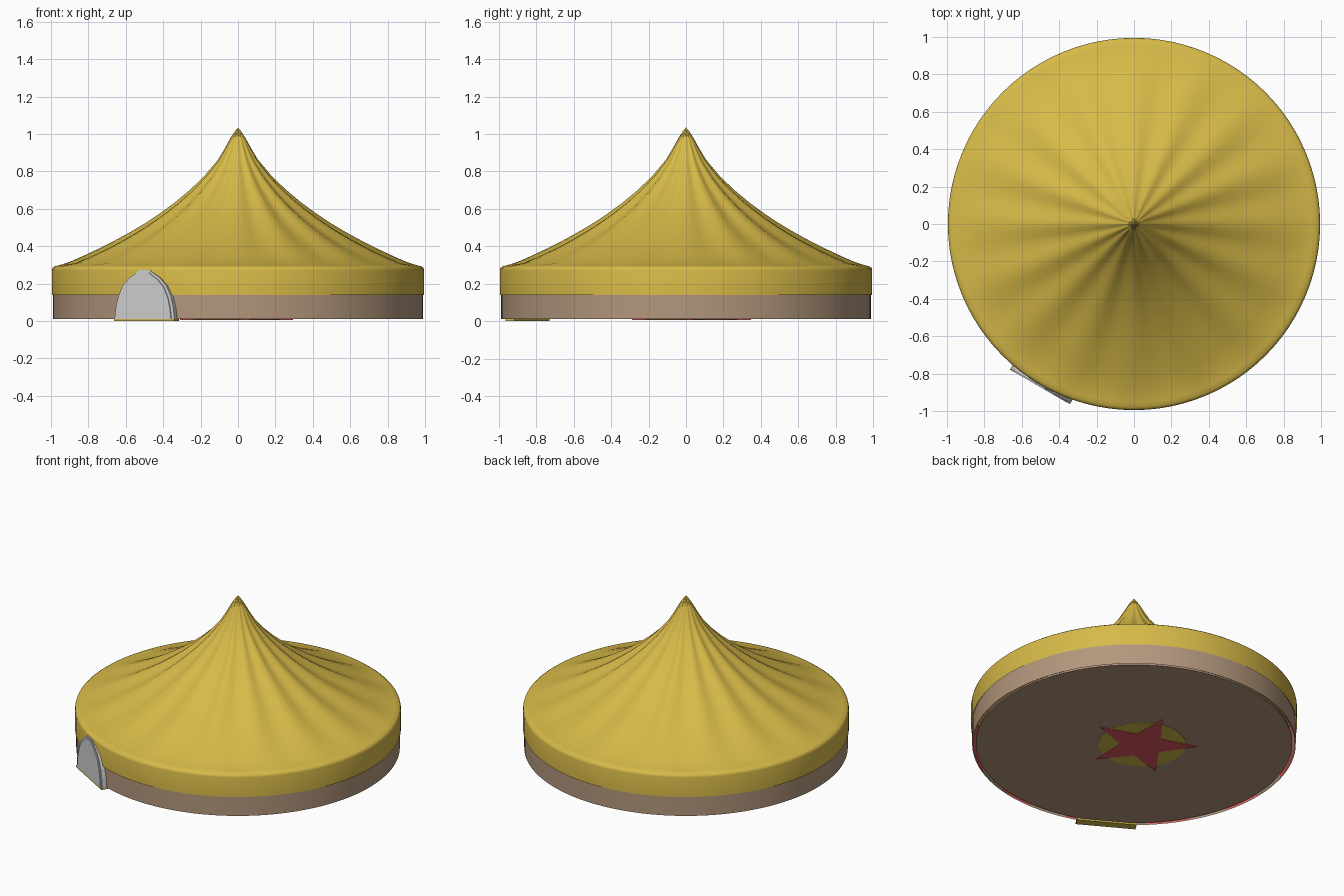
import bpy, bmesh, math
from mathutils import Matrix

if "Cube" in bpy.data.objects:
    bpy.data.objects.remove(bpy.data.objects["Cube"])


def material(name, rgb):
    m = bpy.data.materials.new(name)
    m.diffuse_color = (*rgb, 1)
    m.use_nodes = True
    m.node_tree.nodes["Principled BSDF"].inputs["Base Color"].default_value = m.diffuse_color
    return m


YELLOW = material("yellow canvas", (0.68, 0.49, 0.065))
BROWN = material("tan cloth", (0.45, 0.31, 0.205))
RED = material("red", (0.72, 0.09, 0.11))
WHITE = material("pale grey", (0.64, 0.64, 0.64))


def finish(name, bm, mats, smooth=None):
    bmesh.ops.recalc_face_normals(bm, faces=bm.faces)
    me = bpy.data.meshes.new(name)
    bm.to_mesh(me)
    bm.free()
    ob = bpy.data.objects.new(name, me)
    bpy.context.collection.objects.link(ob)
    for m in mats:
        me.materials.append(m)
    if smooth:
        bpy.context.view_layer.objects.active = ob
        ob.select_set(True)
        bpy.ops.object.shade_smooth_by_angle(angle=math.radians(smooth))
        ob.select_set(False)
    return ob


def revolve(name, profile, mats, n=96, fold=None, stripe=None):
    """Spin (radius, z) points round z; fold shifts z, stripe picks a material."""
    bm = bmesh.new()
    rings = []
    for r, z in profile:
        if r == 0:
            rings.append([bm.verts.new((0, 0, z))] * n)
            continue
        ring = []
        for i in range(n):
            a = 2 * math.pi * i / n
            dz = fold(r, a) if fold else 0
            ring.append(bm.verts.new((r * math.cos(a), r * math.sin(a), z + dz)))
        rings.append(ring)
    for lo, hi in zip(rings, rings[1:]):
        for i in range(n):
            j = (i + 1) % n
            vs = list(dict.fromkeys([lo[i], lo[j], hi[j], hi[i]]))
            f = bm.faces.new(vs)
            if stripe:
                f.material_index = stripe(i)
    return finish(name, bm, mats, 50)


def plate(name, outline, z0, z1, mat, matrix=None, smooth=None):
    """Extrude a flat outline from z0 to z1."""
    bm = bmesh.new()
    f = bm.faces.new([bm.verts.new((x, y, z0)) for x, y in outline])
    ext = bmesh.ops.extrude_face_region(bm, geom=[f])["geom"]
    top = [v for v in ext if isinstance(v, bmesh.types.BMVert)]
    bmesh.ops.translate(bm, verts=top, vec=(0, 0, z1 - z0))
    if matrix:
        bm.transform(matrix)
    return finish(name, bm, [mat], smooth)


def polar(n, radii, cx=0, cy=0):
    return [(cx + radii[i % len(radii)] * math.cos(2 * math.pi * i / n),
             cy + radii[i % len(radii)] * math.sin(2 * math.pi * i / n)) for i in range(n)]


# Swept roof with soft radial folds, and the hanging valance
def roof_fold(r, a):
    if r > 0.955:
        return 0
    return 0.011 * math.cos(16 * a) * math.sin(math.pi * r / 0.96) ** 0.6


revolve("canvas_roof", [(0.995, 0.14), (0.995, 0.272), (0.992, 0.284), (0.98, 0.293), (0.955, 0.298),
                        (0.9, 0.312), (0.82, 0.345), (0.74, 0.381), (0.66, 0.42), (0.58, 0.463),
                        (0.5, 0.51), (0.42, 0.563), (0.34, 0.622), (0.257, 0.692), (0.18, 0.768),
                        (0.107, 0.857), (0.07, 0.92), (0.043, 0.97), (0.018, 1.012), (0, 1.035)],
        [YELLOW], fold=roof_fold)

# Lower wall and its striped lining
revolve("lower_wall", [(0.988, 0.01), (0.988, 0.15)], [BROWN])
revolve("wall_lining", [(0.982, 0.012), (0.982, 0.28)], [RED, BROWN],
        stripe=lambda i: (i // 4) % 2)

# Floor with ring mark and star showing underneath
plate("floor", polar(96, [0.966]), 0.012, 0.022, BROWN)
plate("floor_circle", polar(48, [0.267], -0.04, 0.03), 0.009, 0.013, YELLOW)
plate("floor_star", polar(10, [0.335, 0.135], -0.04, 0.03), 0.006, 0.010, RED)

# Arched doorway set into the wall on the front left
half = [(0.185, 0.01), (0.178, 0.07), (0.163, 0.13), (0.135, 0.19), (0.09, 0.235), (0.045, 0.262), (0.03, 0.274)]
arch = half + [(-x, z) for x, z in reversed(half)]
turn = Matrix.Rotation(math.radians(-30), 4, 'Z') @ Matrix.Rotation(math.radians(90), 4, 'X')
plate("doorway", arch, 0.955, 1.0, WHITE, turn)
inner = [(x * 0.9, 0.01 + (z - 0.01) * 0.95) for x, z in arch]
plate("door_flap", inner, 1.0, 1.006, WHITE, turn)
sill = [(-0.185, -1.006), (0.185, -1.006), (0.185, -0.95), (-0.185, -0.95)]
plate("door_sill", sill, 0.0, 0.01, YELLOW, Matrix.Rotation(math.radians(-30), 4, 'Z'))
